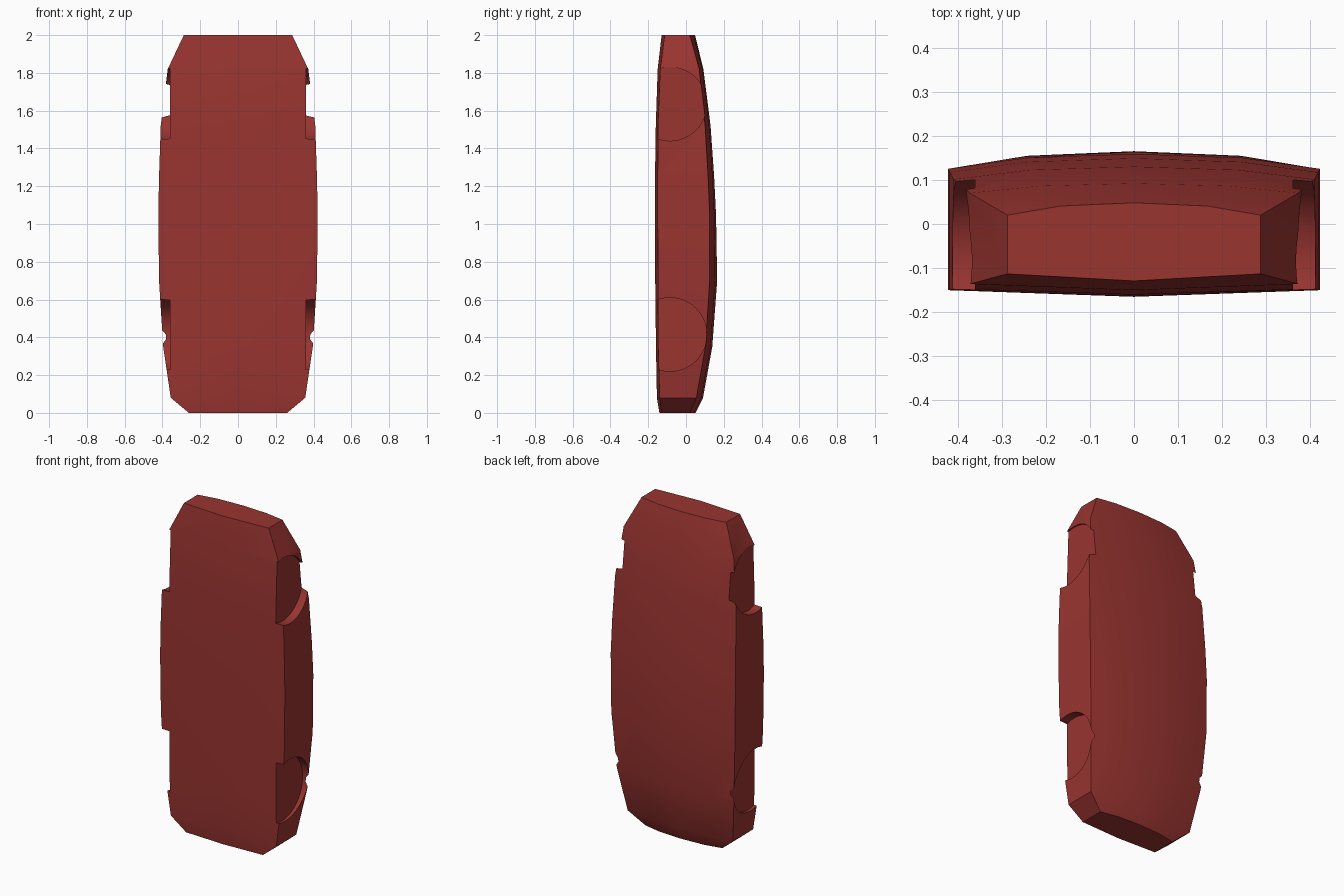
import bpy, bmesh
from math import pi, radians

if "Cube" in bpy.data.objects:
    bpy.data.objects.remove(bpy.data.objects["Cube"])

mat = bpy.data.materials.new("red_paint")
mat.diffuse_color = (0.32, 0.035, 0.03, 1)
mat.use_nodes = True
mat.node_tree.nodes["Principled BSDF"].inputs["Base Color"].default_value = mat.diffuse_color

# Stations: z, half width, roof centre y, roof side y, floor centre y, floor side y
stations = [
    (0.00, 0.260, 0.050, 0.020, -0.141, -0.130),
    (0.08, 0.356, 0.090, 0.055, -0.154, -0.140),
    (0.35, 0.396, 0.139, 0.103, -0.159, -0.146),
    (0.70, 0.418, 0.165, 0.125, -0.163, -0.148),
    (1.05, 0.422, 0.159, 0.125, -0.165, -0.150),
    (1.25, 0.418, 0.149, 0.117, -0.164, -0.150),
    (1.52, 0.409, 0.130, 0.101, -0.160, -0.147),
    (1.82, 0.372, 0.092, 0.070, -0.150, -0.136),
    (2.00, 0.287, 0.048, 0.020, -0.129, -0.113),
]

# Body shell lofted through the stations
bm = bmesh.new()
rings = []
for z, w, rc, rs, fc, fs in stations:
    mid = rs + (rc - rs) * 0.74
    outline = [(0, fc), (w, fs), (w, rs), (w * 0.58, mid), (0, rc),
               (-w * 0.58, mid), (-w, rs), (-w, fs)]
    rings.append([bm.verts.new((x, y, z)) for x, y in outline])
for a, b in zip(rings, rings[1:]):
    for i in range(8):
        j = (i + 1) % 8
        bm.faces.new((a[i], a[j], b[j], b[i]))
bm.faces.new(rings[0][::-1])
bm.faces.new(rings[-1])
bmesh.ops.recalc_face_normals(bm, faces=bm.faces)
mesh = bpy.data.meshes.new("car_body")
bm.to_mesh(mesh)
bm.free()
body = bpy.data.objects.new("car_body", mesh)
bpy.context.collection.objects.link(body)
mesh.materials.append(mat)

# Four wheel wells cut into the sides
cutters = []
for z in (0.415, 1.635):
    for side in (-1, 1):
        bpy.ops.mesh.primitive_cylinder_add(
            vertices=48, radius=0.195, depth=0.2,
            location=(side * 0.46, -0.085, z), rotation=(0, pi / 2, 0))
        cutter = bpy.context.object
        cutter.name = "wheel_well_cutter"
        cutter.hide_render = True
        cutter.data.materials.append(mat)
        cutters.append(cutter)

bpy.ops.object.select_all(action='DESELECT')
body.select_set(True)
bpy.context.view_layer.objects.active = body
for cutter in cutters:
    mod = body.modifiers.new("wheel_well", 'BOOLEAN')
    mod.operation = 'DIFFERENCE'
    mod.solver = 'EXACT'
    mod.object = cutter
    bpy.ops.object.modifier_apply(modifier=mod.name)
for cutter in cutters:
    bpy.data.objects.remove(cutter)

# Smooth panels with crisp body edges
bpy.ops.object.shade_smooth_by_angle(angle=radians(28))
